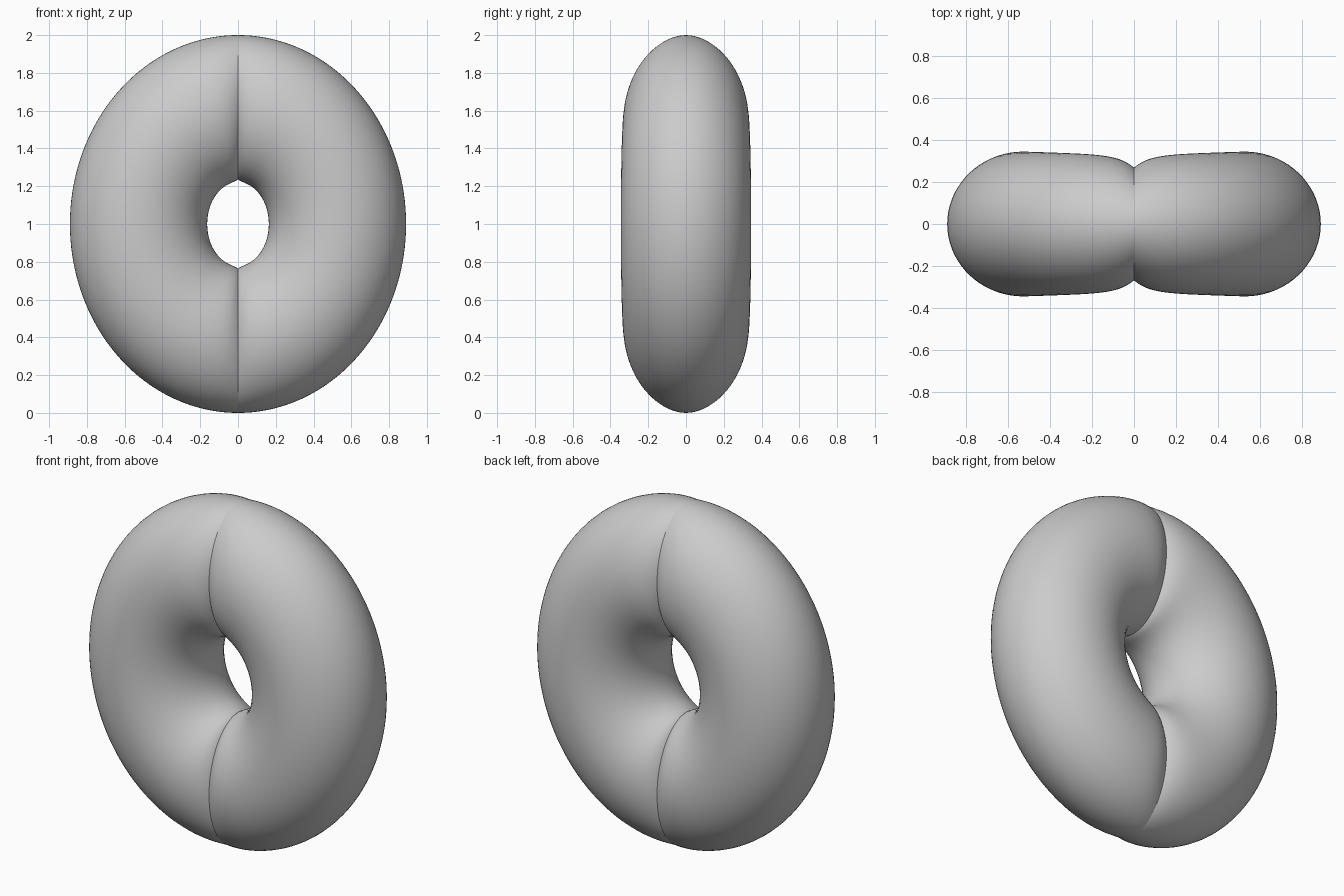
import bpy, bmesh
from math import sin, cos, pi, exp

if "Cube" in bpy.data.objects:
    bpy.data.objects.remove(bpy.data.objects["Cube"])

ARC, RING = 112, 72   # steps along the half ring / around the tube


def tube_point(t, p):
    """Point on the right half: t runs bottom to top, p runs round the tube."""
    path_x = 0.525 * cos(t)
    pinch = exp(-path_x / 0.07)
    # elliptical outer and inner rims, the inner one opening at the seam
    ox, oz = 0.89 * cos(t), 1.0 * sin(t)
    hole_z = 0.22 + 0.016 * pinch
    ix, iz = 0.163 * cos(t), hole_z * sin(t)
    w = 0.5 + 0.5 * cos(p)
    # thickness narrows into a crease where the halves meet
    half_depth = 0.345 - 0.06 * pinch - 0.017 * (1 - cos(t))
    return (ix + (ox - ix) * w, half_depth * sin(p), 1 + iz + (oz - iz) * w)


# half ring swept from bottom seam to top seam
bm = bmesh.new()
rings = []
for i in range(ARC + 1):
    t = -pi / 2 * cos(pi * i / ARC)      # denser near the seams
    rings.append([bm.verts.new(tube_point(t, 2 * pi * j / RING)) for j in range(RING)])
for a, b in zip(rings, rings[1:]):
    for j in range(RING):
        k = (j + 1) % RING
        bm.faces.new((a[j], a[k], b[k], b[j])).smooth = True
bmesh.ops.recalc_face_normals(bm, faces=bm.faces)
mesh = bpy.data.meshes.new("creased_ring")
bm.to_mesh(mesh)
bm.free()
ring = bpy.data.objects.new("creased_ring", mesh)
bpy.context.collection.objects.link(ring)

# left half, left unwelded so the seam stays sharp
mirror = ring.modifiers.new("Mirror", 'MIRROR')
mirror.use_axis[0] = True
mirror.use_mirror_merge = False
